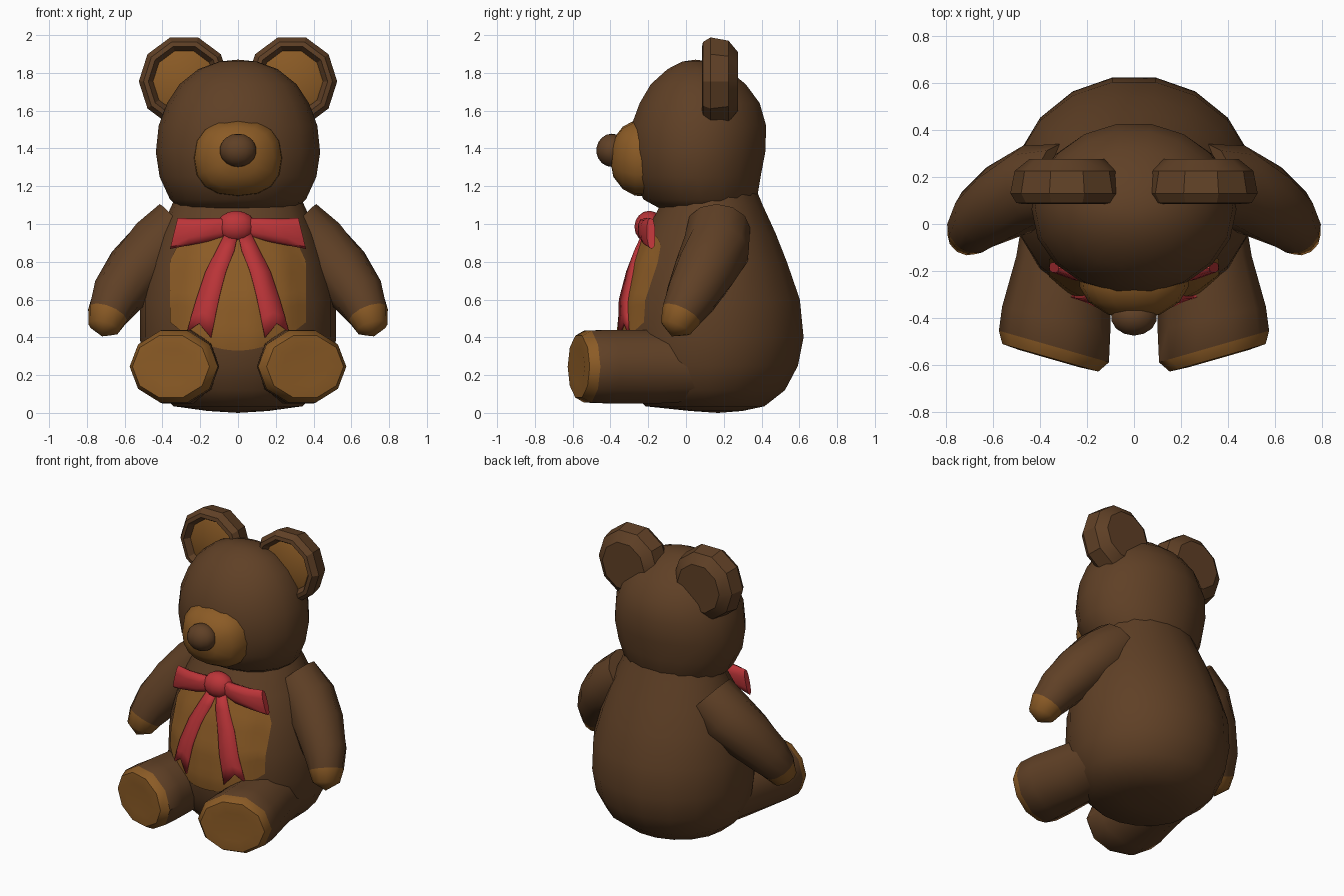
import bpy, bmesh, math
from mathutils import Vector
from mathutils.bvhtree import BVHTree

if "Cube" in bpy.data.objects:
    bpy.data.objects.remove(bpy.data.objects["Cube"])


def material(name, rgb):
    m = bpy.data.materials.new(name)
    m.diffuse_color = (*rgb, 1)
    m.use_nodes = True
    m.node_tree.nodes["Principled BSDF"].inputs["Base Color"].default_value = m.diffuse_color
    return m


BROWN = material("brown fur", (0.115, 0.051, 0.019))
TAN = material("tan fur", (0.26, 0.105, 0.019))
RED = material("red ribbon", (0.50, 0.035, 0.040))
X, Z = Vector((1, 0, 0)), Vector((0, 0, 1))


def ring(c, u, v, n=16, power=2.0):
    """Closed (super)elliptic section with half-axis vectors u and v."""
    pts = []
    for i in range(n):
        a = 2 * math.pi * i / n
        ca, sa = math.cos(a), math.sin(a)
        pts.append(Vector(c) + u * math.copysign(abs(ca) ** (2 / power), ca)
                   + v * math.copysign(abs(sa) ** (2 / power), sa))
    return pts


def finish(name, bm, mats, angle=50, mirror=False, thick=0):
    me = bpy.data.meshes.new(name)
    bm.to_mesh(me)
    bm.free()
    ob = bpy.data.objects.new(name, me)
    bpy.context.collection.objects.link(ob)
    for m in mats:
        me.materials.append(m)
    bpy.ops.object.select_all(action='DESELECT')
    ob.select_set(True)
    bpy.context.view_layer.objects.active = ob
    bpy.ops.object.shade_smooth_by_angle(angle=math.radians(angle))
    if thick:
        s = ob.modifiers.new("thickness", 'SOLIDIFY')
        s.thickness = thick
    if mirror:
        m = ob.modifiers.new("mirror", 'MIRROR')
        m.use_mirror_merge = False
    return ob


def loft(name, rings, mats, split=999, start=None, end=None, **kw):
    """Skin rings; bands from index `split` on get the second material.
    start / end are optional pole points (default: ring centre)."""
    bm = bmesh.new()
    vs = [[bm.verts.new(p) for p in r] for r in rings]
    n = len(vs[0])
    for k in range(len(vs) - 1):
        for i in range(n):
            j = (i + 1) % n
            f = bm.faces.new((vs[k][i], vs[k][j], vs[k + 1][j], vs[k + 1][i]))
            f.material_index = int(k >= split)
    for r, pole, k in ((vs[0], start, -1), (vs[-1], end, len(vs) - 1)):
        p = bm.verts.new(pole or sum((v.co for v in r), Vector()) / n)
        for i in range(n):
            f = bm.faces.new((r[i], r[(i + 1) % n], p))
            f.material_index = int(k >= split)
    bmesh.ops.recalc_face_normals(bm, faces=bm.faces[:])
    return finish(name, bm, mats, **kw)


def upright(rows):
    """Horizontal sections from (z, front y, back y, half width)."""
    return [ring((0, (f + b) / 2, z), X * w, Vector((0, (b - f) / 2, 0)), 18)
            for z, f, b, w in rows]


# Torso and head
body = loft("body", upright([
    (0.01, 0.02, 0.30, 0.16), (0.035, -0.22, 0.42, 0.34), (0.12, -0.30, 0.53, 0.44),
    (0.25, -0.35, 0.60, 0.50), (0.40, -0.37, 0.63, 0.52), (0.60, -0.35, 0.61, 0.52),
    (0.80, -0.29, 0.54, 0.47), (0.95, -0.22, 0.48, 0.42), (1.10, -0.14, 0.41, 0.35),
    (1.22, -0.08, 0.36, 0.30)]), [BROWN], start=(0, 0.17, 0))
loft("head", upright([
    (1.07, -0.12, 0.34, 0.29), (1.13, -0.23, 0.38, 0.36), (1.25, -0.28, 0.40, 0.415),
    (1.38, -0.30, 0.425, 0.435), (1.52, -0.295, 0.43, 0.42), (1.64, -0.25, 0.395, 0.375),
    (1.74, -0.19, 0.32, 0.31), (1.82, -0.10, 0.22, 0.21), (1.86, -0.02, 0.13, 0.10)]),
    [BROWN], end=(0, 0.05, 1.87))

# Muzzle and nose
loft("muzzle", [ring((0, y, 1.35), X * a, Z * b, 16, 2.4) for y, a, b in
                [(-0.15, 0.24, 0.205), (-0.27, 0.23, 0.2), (-0.335, 0.19, 0.165),
                 (-0.385, 0.11, 0.1)]], [TAN], end=(0, -0.405, 1.36))


def ball(name, centre, size, mat, n):
    bm = bmesh.new()
    bmesh.ops.create_uvsphere(bm, u_segments=n, v_segments=n * 2 // 3, radius=1)
    for v in bm.verts:
        v.co = Vector(a * b + c for a, b, c in zip(v.co, size, centre))
    return finish(name, bm, [mat])


ball("nose", (0, -0.392, 1.39), (0.1, 0.083, 0.088), BROWN, 14)

# Ears: cupped discs with a tan inside
loft("ear", [ring((0.285, y, 1.755), X * r, Z * r * 1.02, 10) for y, r in
             [(0.275, 0.16), (0.225, 0.222), (0.13, 0.24), (0.09, 0.215),
              (0.085, 0.19), (0.125, 0.165), (0.12, 0.155)]], [BROWN, TAN],
     split=5, end=(0.285, 0.11, 1.73), angle=28, mirror=True)

# Arms with tan paw tips
path = [(0.30, 0.17, 0.98, 0.17), (0.42, 0.16, 0.87, 0.18), (0.54, 0.10, 0.75, 0.165),
        (0.64, 0.03, 0.62, 0.14), (0.69, -0.025, 0.52, 0.11), (0.71, -0.055, 0.45, 0.085)]
rings = []
for i, (x, y, z, r) in enumerate(path):
    a, b = path[max(i - 1, 0)], path[min(i + 1, len(path) - 1)]
    q = (Vector(b[:3]) - Vector(a[:3])).to_track_quat('Z', 'Y')
    rings.append(ring((x, y, z), q @ X * r, q @ Vector((0, r, 0)), 12))
loft("arm", rings, [BROWN, TAN], split=4, end=(0.72, -0.075, 0.405), mirror=True)

# Legs turned outwards, with slightly dished tan soles
rings = []
for x, y, a, b, deg in [(0.27, 0.10, 0.19, 0.19, 0), (0.30, -0.15, 0.20, 0.205, 4),
                        (0.33, -0.40, 0.235, 0.205, 12), (0.34, -0.52, 0.243, 0.20, 16),
                        (0.355, -0.568, 0.212, 0.172, 16), (0.358, -0.572, 0.13, 0.10, 16)]:
    t = math.radians(deg)
    rings.append(ring((x, y, 0.245), Vector((math.cos(t), math.sin(t), 0)) * a, Z * b, 10))
loft("leg", rings, [BROWN, TAN], split=3, end=(0.355, -0.555, 0.245), angle=40, mirror=True)

# Cloth pieces draped on the torso
tree = BVHTree.FromPolygons([v.co.copy() for v in body.data.vertices],
                            [tuple(p.vertices) for p in body.data.polygons])


def drape(name, rows, mat, gap, **kw):
    """Grid of (x, z) points dropped onto the front of the torso."""
    bm = bmesh.new()
    g = []
    for row in rows:
        g.append([])
        for x, z in row:
            hit = tree.ray_cast(Vector((x, -2, z)), Vector((0, 1, 0)))[0]
            g[-1].append(bm.verts.new((x, hit.y - gap, z)))
    for a, b in zip(g, g[1:]):
        for i in range(len(a) - 1):
            bm.faces.new((a[i], a[i + 1], b[i + 1], b[i]))
    return finish(name, bm, [mat], **kw)


# Belly patch
rows = []
for k in range(15):
    row = []
    for i in range(-9, 10):
        u = i / 9
        low = 0.48 - 0.15 * (1 - u * u)
        high = 0.80 + 0.19 * math.sqrt(1 - u * u)
        row.append((0.36 * u, low + (high - low) * k / 14))
    rows.append(row)
drape("belly_patch", rows, TAN, 0.007)

# Bow: forked tails, loops and knot
tail = []
for z, a, b, notch in [(0.40, 0.145, 0.27, 0.075), (0.50, 0.125, 0.248, 0.03),
                       (0.60, 0.105, 0.222, 0), (0.75, 0.065, 0.172, 0),
                       (0.86, 0.02, 0.115, 0), (0.95, 0.0, 0.07, 0)]:
    tail.append([(a, z), ((a + b) / 2, z + notch), (b, z + notch * 0.4)])
drape("bow_tail", tail, RED, 0.018, thick=0.018, mirror=True)
loft("bow_loop", [ring((x, y, z), X * 0.02 + Vector((0, 0.03, -1)) * h,
                       Vector((0, d, 0)), 10, 2.6)
                  for x, y, z, h, d in [(0.04, -0.20, 0.98, 0.05, 0.035),
                                        (0.13, -0.215, 0.97, 0.062, 0.04),
                                        (0.25, -0.205, 0.957, 0.072, 0.035),
                                        (0.34, -0.185, 0.95, 0.082, 0.022)]],
     [RED], mirror=True)
ball("bow_knot", (-0.01, -0.195, 0.985), (0.105, 0.078, 0.085), RED, 12)
